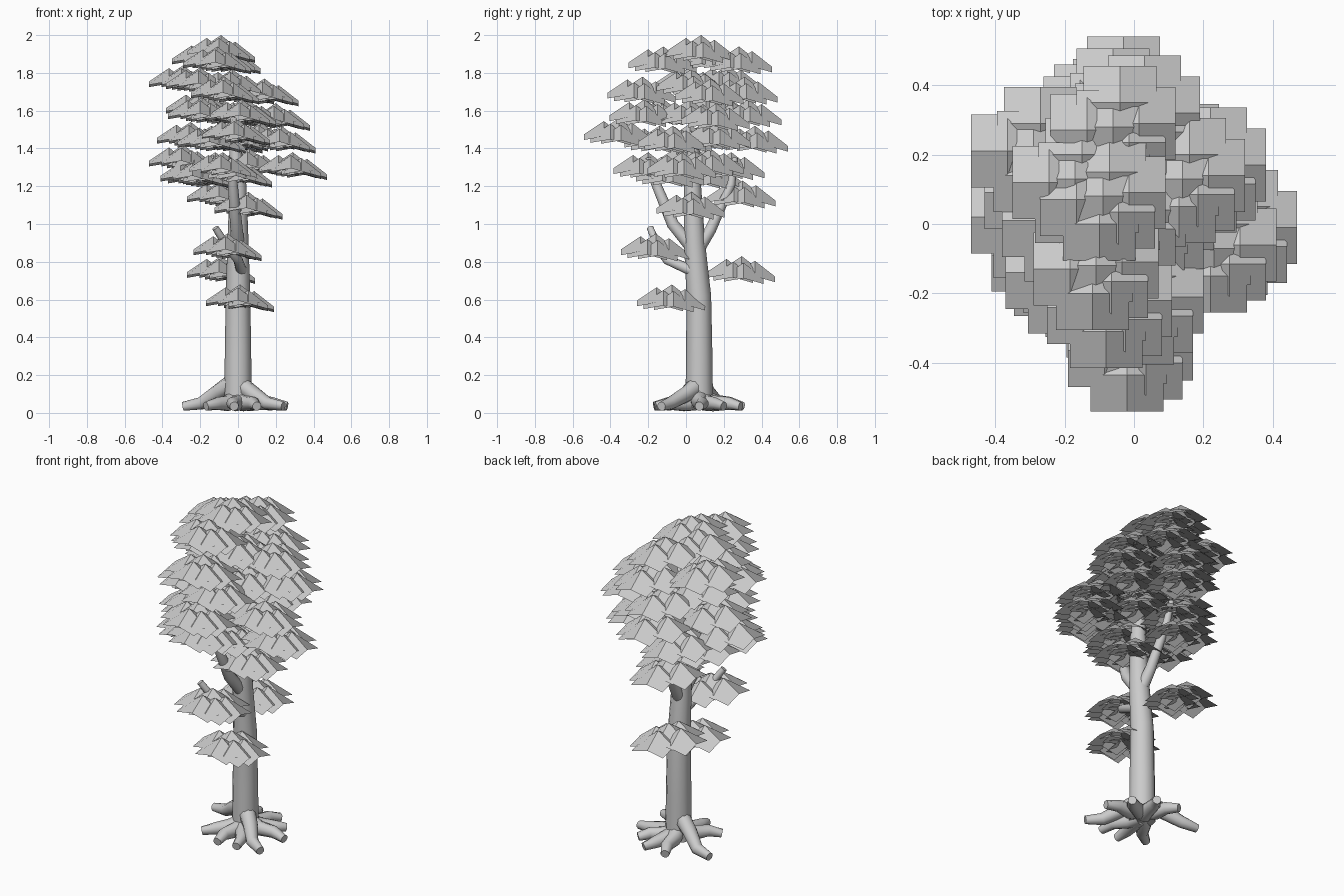
import bpy, bmesh, math
from mathutils import Vector

cube = bpy.data.objects.get("Cube")
if cube:
    bpy.data.objects.remove(cube, do_unlink=True)

GREY = (0.6, 0.6, 0.6, 1)
mat = bpy.data.materials.new("plain grey")
mat.use_nodes = True
mat.diffuse_color = GREY
mat.node_tree.nodes["Principled BSDF"].inputs["Base Color"].default_value = GREY


def finish(bm, name, smooth=False):
    mesh = bpy.data.meshes.new(name)
    bm.to_mesh(mesh)
    bm.free()
    mesh.materials.append(mat)
    obj = bpy.data.objects.new(name, mesh)
    bpy.context.collection.objects.link(obj)
    if smooth:
        bpy.ops.object.select_all(action="DESELECT")
        obj.select_set(True)
        bpy.context.view_layer.objects.active = obj
        bpy.ops.object.shade_smooth_by_angle(angle=math.radians(50))


def tube(name, path, radii, sides=12):
    """Closed tapering tube along a short path."""
    bm = bmesh.new()
    pts = [Vector(p) for p in path]
    rings = []
    for i, (p, r) in enumerate(zip(pts, radii)):
        tangent = pts[min(i + 1, len(pts) - 1)] - pts[max(i - 1, 0)]
        turn = Vector((0, 0, 1)).rotation_difference(tangent)
        ring = []
        for k in range(sides):
            a = math.tau * k / sides
            ring.append(bm.verts.new(p + turn @ Vector((r * math.cos(a), r * math.sin(a), 0))))
        rings.append(ring)
    for low, high in zip(rings, rings[1:]):
        for k in range(sides):
            n = (k + 1) % sides
            bm.faces.new((low[k], low[n], high[n], high[k]))
    bm.faces.new(rings[0][::-1])
    bm.faces.new(rings[-1])
    finish(bm, name, smooth=True)


# Trunk and branches
BASE_Y = 0.07
tube("trunk",
     [(0, BASE_Y, 0.03), (0, BASE_Y, 0.3), (0, 0.068, 0.62), (0, 0.045, 0.9),
      (0, 0.035, 1.2), (-0.02, 0.04, 1.5)],
     [0.073, 0.07, 0.065, 0.056, 0.045, 0.025])
tube("front_branch", [(0, 0.03, 0.88), (-0.01, -0.07, 1.0), (-0.03, -0.17, 1.24), (-0.05, -0.2, 1.35)],
     [0.036, 0.032, 0.025, 0.015])
tube("back_branch", [(0, 0.06, 0.86), (-0.01, 0.13, 0.97), (-0.03, 0.24, 1.21), (-0.05, 0.26, 1.35)],
     [0.035, 0.03, 0.022, 0.015])
tube("low_branch", [(0.02, 0.04, 0.75), (0, -0.1, 0.81), (-0.05, -0.145, 0.87), (-0.12, -0.19, 0.98)],
     [0.03, 0.025, 0.022, 0.018])

# Roots: tip x, tip y, height where the root leaves the trunk
roots = [(-0.29, 0.19, 0.16), (-0.17, -0.1, 0.07), (-0.02, -0.17, 0.06),
         (0.1, -0.16, 0.06), (0.24, -0.13, 0.14), (0.26, 0.07, 0.08),
         (0.18, 0.2, 0.07), (0.08, 0.29, 0.06), (-0.07, 0.3, 0.08)]
for i, (x, y, h) in enumerate(roots):
    dx, dy = x, y - BASE_Y
    bend = 0.06 if i % 2 else -0.06

    def along(t, z, side=0):
        return (dx * t - dy * side, BASE_Y + dy * t + dx * side, z)
    tube(f"root_{i + 1}",
         [along(0.1, h), along(0.35, max(h * 0.7, 0.05)), along(0.7, 0.05, bend), along(1, 0.035)],
         [0.048, 0.042, 0.034, 0.024], sides=10)

# Foliage: drooping square leaf cards, grouped into sprays
HALF = 0.105
EDGE_DROP, CORNER_DROP = 0.076, 0.1


def leaf_card(bm, centre):
    grid = {}
    for i in (-1, 0, 1):
        for j in (-1, 0, 1):
            drop = (0, EDGE_DROP, CORNER_DROP)[abs(i) + abs(j)] + 0.006 * (i + j)
            grid[i, j] = bm.verts.new(centre + Vector((i * HALF, j * HALF, -drop)))
    for i in (-1, 0):
        for j in (-1, 0):
            bm.faces.new((grid[i, j], grid[i + 1, j], grid[i + 1, j + 1], grid[i, j + 1]))


SPRAY = [(0, 0, 0), (-0.075, -0.01, -0.015), (0.075, 0.01, -0.035),
         (0.02, 0.07, -0.025), (-0.01, -0.08, -0.015), (0.045, -0.045, -0.03)]


def spray(name, centre):
    bm = bmesh.new()
    for offset in SPRAY:
        leaf_card(bm, Vector(centre) + Vector(offset))
    finish(bm, name)


low_sprays = [(0.01, -0.075, 0.68), (-0.09, 0.295, 0.83), (-0.055, -0.16, 0.95),
              (0.055, 0.03, 1.17), (-0.09, 0.3, 1.23)]
crown_sprays = [
    (-0.23, -0.08, 1.34), (-0.19, 0.12, 1.33), (0.0, -0.08, 1.34),
    (-0.29, 0.03, 1.42), (0.29, -0.02, 1.38), (-0.08, -0.2, 1.38), (-0.12, 0.24, 1.38), (0.06, 0.13, 1.4),
    (-0.01, -0.355, 1.56), (-0.25, 0.1, 1.54), (0.23, -0.07, 1.52), (-0.05, 0.365, 1.52),
    (0.12, 0.17, 1.54), (-0.14, -0.14, 1.52), (-0.02, 0.02, 1.53),
    (-0.19, -0.13, 1.67), (0.2, 0.16, 1.64), (-0.08, 0.33, 1.66), (0.02, -0.22, 1.66),
    (-0.2, 0.15, 1.7), (0.05, 0.02, 1.66),
    (-0.29, 0.22, 1.84), (0.14, 0.13, 1.77), (-0.07, -0.23, 1.78), (0.01, 0.31, 1.78), (-0.03, 0.03, 1.82),
    (-0.2, 0.02, 1.83),
    (-0.11, -0.12, 1.94), (-0.06, 0.28, 1.94), (-0.17, 0.13, 1.96), (-0.09, 0.08, 2.0)]
for label, sprays in (("low", low_sprays), ("crown", crown_sprays)):
    for i, centre in enumerate(sprays):
        spray(f"{label}_leaf_spray_{i + 1}", centre)
